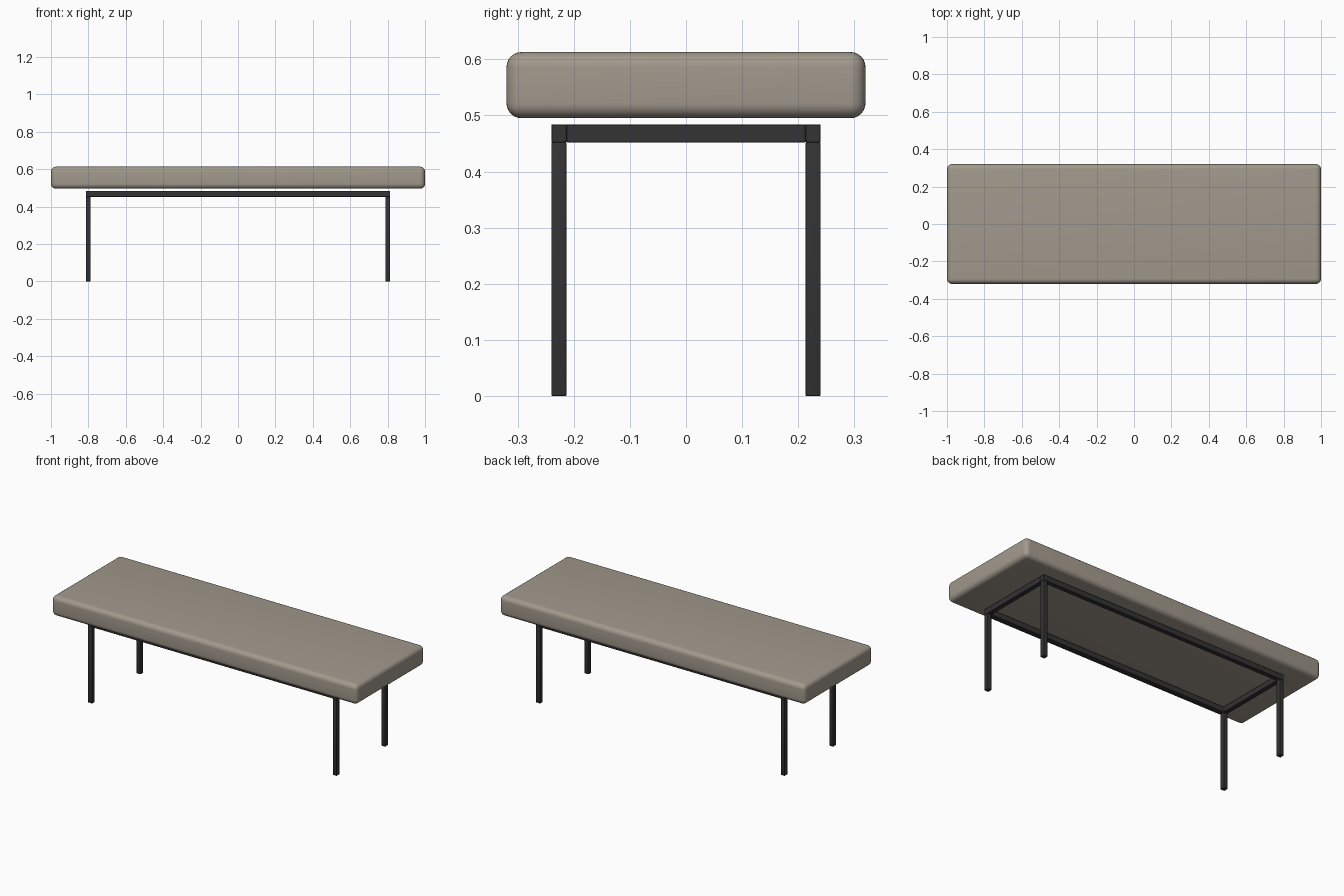
import bpy
import math

cube = bpy.data.objects.get("Cube")
if cube:
    bpy.data.objects.remove(cube, do_unlink=True)


def material(name, rgb):
    mat = bpy.data.materials.new(name)
    mat.use_nodes = True
    mat.diffuse_color = (*rgb, 1)
    mat.node_tree.nodes["Principled BSDF"].inputs["Base Color"].default_value = (*rgb, 1)
    return mat


def box(name, centre, size, mat, bevel, segments):
    """Box with rounded edges."""
    bpy.ops.mesh.primitive_cube_add(size=1, location=centre)
    obj = bpy.context.object
    obj.name = name
    obj.scale = size
    bpy.ops.object.transform_apply(location=False, rotation=False, scale=True)
    mod = obj.modifiers.new("Rounded edges", 'BEVEL')
    mod.width = bevel
    mod.segments = segments
    obj.data.materials.append(mat)
    bpy.ops.object.modifier_apply(modifier=mod.name)
    bpy.ops.object.shade_smooth_by_angle(angle=math.radians(35))
    return obj


fabric = material("taupe fabric", (0.36, 0.32, 0.265))
metal = material("dark metal", (0.033, 0.033, 0.033))

# Upholstered seat, floating just above the frame
seat_bottom, seat_top = 0.495, 0.613
box("seat_cushion", (0, 0, (seat_bottom + seat_top) / 2),
    (2, 0.64, seat_top - seat_bottom), fabric, 0.027, 6)

# Frame and legs
half_x, half_y = 0.814, 0.24
rail_bottom, rail_top = 0.452, 0.484
tube = 0.027
rail_z, rail_h = (rail_bottom + rail_top) / 2, rail_top - rail_bottom
x_in, y_in = half_x - tube / 2, half_y - tube / 2

for side, y in (("front", -y_in), ("back", y_in)):
    box(f"{side}_rail", (0, y, rail_z), (2 * half_x, tube, rail_h), metal, 0.001, 1)
    for hand, x in (("right", -x_in), ("left", x_in)):
        box(f"{side}_{hand}_leg", (x, y, rail_bottom / 2),
            (tube - 0.001, tube, rail_bottom), metal, 0.002, 2)

for hand, x in (("right", -x_in), ("left", x_in)):
    box(f"{hand}_end_rail", (x, 0, rail_z),
        (tube, 2 * (half_y - tube), rail_h), metal, 0.001, 1)
